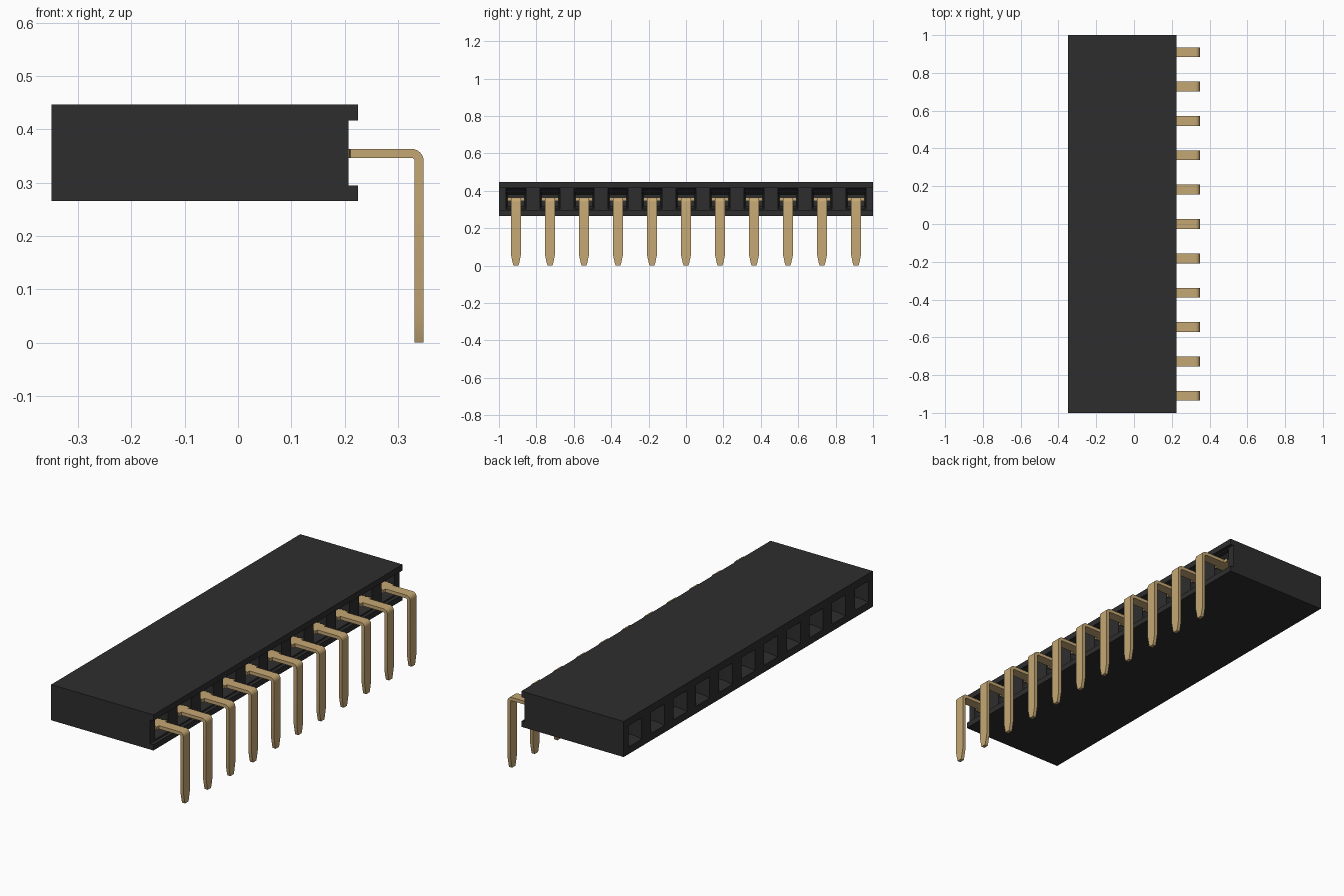
import bpy, bmesh, math

cube = bpy.data.objects.get("Cube")
if cube:
    bpy.data.objects.remove(cube, do_unlink=True)

COUNT = 11
PITCH = 2 / COUNT
MID_Z = 0.356          # height of the socket and pin axis
ROWS = [(i - (COUNT - 1) / 2) * PITCH for i in range(COUNT)]


def material(name, colour):
    mat = bpy.data.materials.new(name)
    mat.use_nodes = True
    mat.diffuse_color = (*colour, 1)
    mat.node_tree.nodes["Principled BSDF"].inputs["Base Color"].default_value = (*colour, 1)
    return mat


BLACK = material("black plastic", (0.027, 0.027, 0.027))
GOLD = material("gold metal", (0.56, 0.39, 0.175))


def make_object(name, bm, mat):
    bmesh.ops.recalc_face_normals(bm, faces=bm.faces)
    mesh = bpy.data.meshes.new(name)
    bm.to_mesh(mesh)
    bm.free()
    mesh.materials.append(mat)
    obj = bpy.data.objects.new(name, mesh)
    bpy.context.collection.objects.link(obj)
    return obj


def loft(bm, sections):
    """Skin a closed solid through four-cornered sections."""
    rings = [[bm.verts.new(p) for p in s] for s in sections]
    for a, b in zip(rings, rings[1:]):
        for k in range(4):
            n = (k + 1) % 4
            bm.faces.new((a[k], a[n], b[n], b[k]))
    bm.faces.new(rings[0])
    bm.faces.new(rings[-1])


def rect(x, y, half_w, low, high):
    return [(x, y - half_w, low), (x, y + half_w, low),
            (x, y + half_w, high), (x, y - half_w, high)]


# Housing: side profile with a rear channel, extruded along the row
profile = [(-0.35, 0.266), (0.225, 0.266), (0.225, 0.295), (0.207, 0.295),
           (0.207, 0.417), (0.225, 0.417), (0.225, 0.447), (-0.35, 0.447)]
bm = bmesh.new()
face = bm.faces.new([bm.verts.new((x, -1, z)) for x, z in profile])
side = bmesh.ops.extrude_face_region(bm, geom=[face])
bmesh.ops.translate(bm, vec=(0, 2, 0),
                    verts=[v for v in side["geom"] if isinstance(v, bmesh.types.BMVert)])
housing = make_object("housing", bm, BLACK)

# Cutters: funnelled sockets on one side, pin pockets on the other
bm = bmesh.new()
for y in ROWS:
    loft(bm, [rect(x, y, h, MID_Z - h, MID_Z + h)
              for x, h in ((-0.36, 0.057), (-0.35, 0.054), (-0.315, 0.036), (0.0, 0.036))])
    loft(bm, [rect(0.23, y, 0.053, 0.302, 0.411),
              rect(0.19, y, 0.053, 0.302, 0.411),
              rect(0.15, y, 0.046, 0.315, 0.38)])
cutter = make_object("pocket_cutter", bm, BLACK)
cutter.hide_render = True

cut = housing.modifiers.new("pockets", 'BOOLEAN')
cut.operation = 'DIFFERENCE'
cut.solver = 'EXACT'
cut.object = cutter
bpy.context.view_layer.objects.active = housing
housing.select_set(True)
bpy.ops.object.modifier_apply(modifier=cut.name)
bpy.data.objects.remove(cutter, do_unlink=True)
housing.select_set(False)

# Pins: barbed root, straight run, rounded bend, leg with a tapered tip
T = 0.0085             # half thickness
WIDTH = 0.026          # half width
TOP = 0.355            # pin centreline height
LEG = 0.340            # leg centreline position
BEND = 0.0145          # centreline bend radius


def pin_sections(y):
    # each stop: centre x, centre z, direction angle, half width
    stops = []
    for i in range(4):
        x = 0.145 + i * 0.017
        stops += [(x, TOP, 0, 0.036), (x + 0.013, TOP, 0, 0.045)]
    stops += [(0.211, TOP, 0, WIDTH)]
    for i in range(7):
        a = math.radians(15 * i)
        stops.append((LEG - BEND + BEND * math.sin(a),
                      TOP - BEND + BEND * math.cos(a), a, WIDTH))
    down = math.pi / 2
    stops += [(LEG, 0.055, down, WIDTH), (LEG, 0.012, down, 0.017), (LEG, 0, down, 0.013)]
    for x, z, a, w in stops:
        dx, dz = T * math.sin(a), T * math.cos(a)
        yield [(x - dx, y - w, z - dz), (x - dx, y + w, z - dz),
               (x + dx, y + w, z + dz), (x + dx, y - w, z + dz)]


for number, y in enumerate(ROWS, 1):
    bm = bmesh.new()
    loft(bm, list(pin_sections(y)))
    pin = make_object(f"pin_{number}", bm, GOLD)
    bpy.context.view_layer.objects.active = pin
    pin.select_set(True)
    bpy.ops.object.shade_smooth_by_angle(angle=math.radians(30))
    pin.select_set(False)
